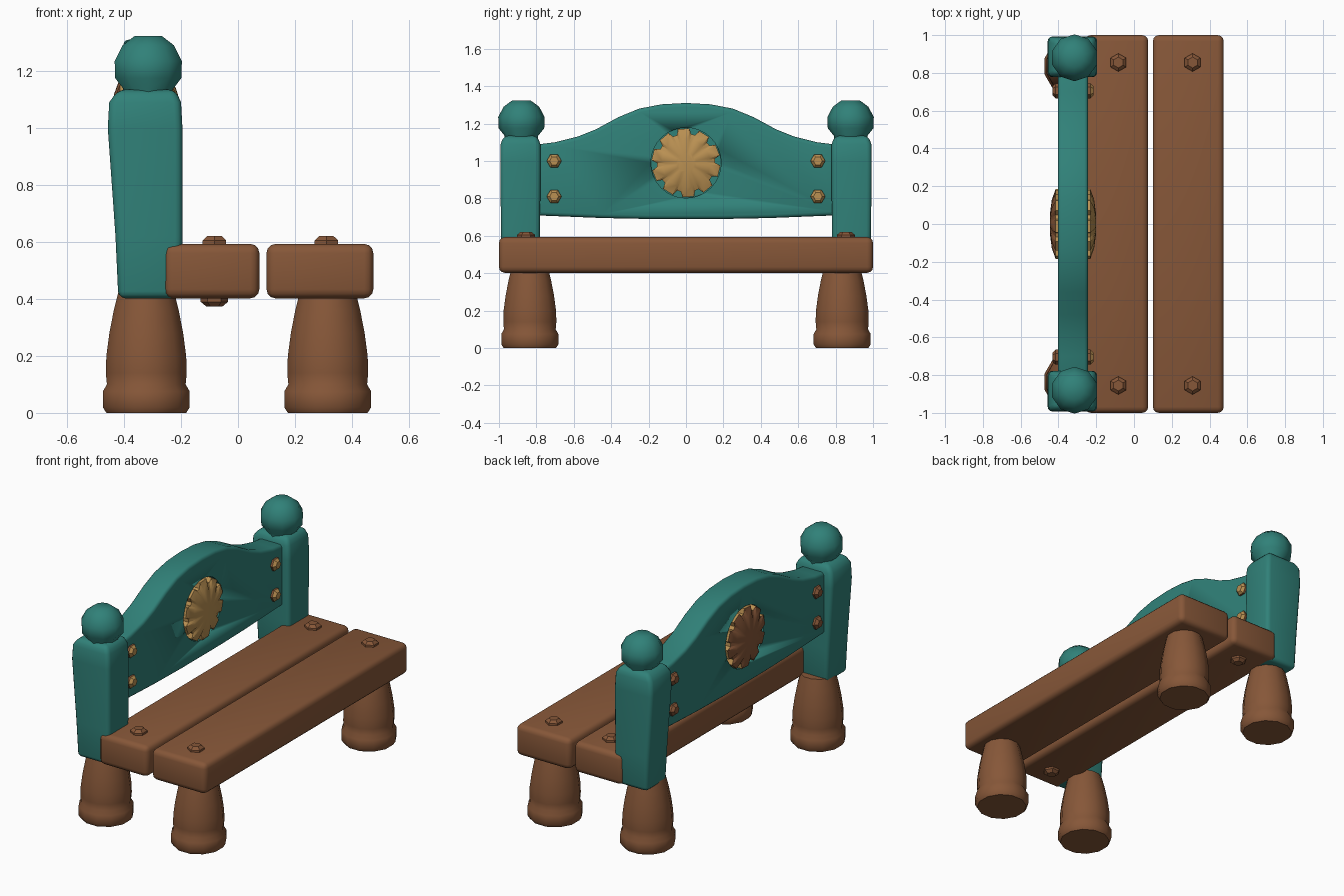
import bpy, bmesh, math
from mathutils import Vector, Matrix

if "Cube" in bpy.data.objects:
    bpy.data.objects.remove(bpy.data.objects["Cube"])


def material(name, rgb):
    m = bpy.data.materials.new(name)
    m.diffuse_color = (*rgb, 1)
    m.use_nodes = True
    m.node_tree.nodes["Principled BSDF"].inputs["Base Color"].default_value = m.diffuse_color
    return m


WOOD = material("brown wood", (0.24, 0.095, 0.04))
TEAL = material("teal paint", (0.03, 0.22, 0.19))
GOLD = material("gold metal", (0.49, 0.28, 0.085))


def finish(name, bm, mats, bevel=0.0, angle=40):
    bmesh.ops.recalc_face_normals(bm, faces=bm.faces)
    me = bpy.data.meshes.new(name)
    bm.to_mesh(me)
    bm.free()
    for m in mats:
        me.materials.append(m)
    ob = bpy.data.objects.new(name, me)
    bpy.context.collection.objects.link(ob)
    bpy.ops.object.select_all(action='DESELECT')
    bpy.context.view_layer.objects.active = ob
    ob.select_set(True)
    if bevel:
        b = ob.modifiers.new("bevel", 'BEVEL')
        b.width, b.segments, b.limit_method = bevel, 3, 'ANGLE'
        b.angle_limit = math.radians(35)
        bpy.ops.object.modifier_apply(modifier="bevel")
    bpy.ops.object.shade_smooth_by_angle(angle=math.radians(angle))
    return ob


def loft(bm, rings):
    """Skin a list of equal-sized point rings and cap both ends."""
    vs = [[bm.verts.new(p) for p in r] for r in rings]
    n = len(vs[0])
    for a, b in zip(vs, vs[1:]):
        for i in range(n):
            bm.faces.new((a[i], a[(i + 1) % n], b[(i + 1) % n], b[i]))
    bm.faces.new(vs[0])
    bm.faces.new(vs[-1])


def lathe(profile, cx, cy, n):
    return [[(cx + r * math.cos(2 * math.pi * (i + .5) / n),
              cy + r * math.sin(2 * math.pi * (i + .5) / n), z)
             for i in range(n)] for r, z in profile]


def rect(x0, x1, y0, y1, z):
    return [(x0, y0, z), (x1, y0, z), (x1, y1, z), (x0, y1, z)]


# Seat planks
for name, x0, x1 in (("back_seat_plank", -0.26, 0.075), ("front_seat_plank", 0.10, 0.475)):
    bm = bmesh.new()
    loft(bm, [rect(x0, x1, -1, 1, 0.402), rect(x0, x1, -1, 1, 0.593)])
    finish(name, bm, [WOOD], 0.032)

LEG = [(0.145, 0), (0.158, 0.02), (0.158, 0.075), (0.143, 0.10), (0.147, 0.14),
       (0.145, 0.20), (0.134, 0.28), (0.118, 0.36), (0.10, 0.43)]
BALL = [(0.09, 1.10), (0.09, 1.135), (0.122, 1.175), (0.124, 1.235),
        (0.095, 1.29), (0.05, 1.323)]
POST = [(-0.42, -0.20, 0.402), (-0.43, -0.195, 0.62), (-0.457, -0.195, 1.0),
        (-0.452, -0.20, 1.09), (-0.42, -0.22, 1.135)]

for side, s in (("left", -1), ("right", 1)):
    # Turned legs
    for place, x in (("front", 0.315), ("back", -0.322)):
        bm = bmesh.new()
        loft(bm, lathe(LEG, x, s * 0.835, 12))
        finish(f"{place}_leg_{side}", bm, [WOOD], angle=50)
    # Back post
    bm = bmesh.new()
    loft(bm, [rect(a, b, s * 0.885 - h, s * 0.885 + h, z)
              for (a, b, z), h in zip(POST, (0.10, 0.104, 0.108, 0.106, 0.09))])
    finish(f"back_post_{side}", bm, [TEAL], 0.025, 50)
    # Ball finial
    bm = bmesh.new()
    loft(bm, lathe(BALL, -0.315, s * 0.88, 10))
    finish(f"post_ball_{side}", bm, [TEAL], angle=50)

# Arched backrest
half_top = [(0.82, 1.085), (0.70, 1.10), (0.58, 1.13), (0.48, 1.17), (0.36, 1.235),
            (0.25, 1.28), (0.13, 1.303)]
half_low = [(0.82, 0.71), (0.45, 0.695), (0.2, 0.69)]
outline = ([(-y, z) for y, z in half_low] + [(y, z) for y, z in half_low[::-1]]
           + half_top + [(0, 1.31)] + [(-y, z) for y, z in half_top[::-1]])
bm = bmesh.new()
loft(bm, [[(x, y, z) for y, z in outline] for x in (-0.403, -0.243)])
panel = finish("backrest_panel", bm, [TEAL], 0.02)

# Round recesses for the gear, front and back
bm = bmesh.new()
for x in (-0.403, -0.243):
    bmesh.ops.create_cone(bm, cap_ends=True, segments=32, radius1=0.188, radius2=0.188,
                          depth=0.06, matrix=Matrix.Translation((x, 0, 0.99))
                          @ Matrix.Rotation(math.pi / 2, 4, 'Y'))
cutter = finish("recess_cutter", bm, [TEAL])
cutter.hide_render = True
bpy.context.view_layer.objects.active = panel
cut = panel.modifiers.new("recess", 'BOOLEAN')
cut.operation, cut.object, cut.solver = 'DIFFERENCE', cutter, 'EXACT'
bpy.ops.object.modifier_apply(modifier="recess")
bpy.data.objects.remove(cutter)

# Domed gear, gold in front and brown behind
TEETH = 10
ring = []
for t in range(TEETH):
    for f, r in ((0.0, 0.156), (0.22, 0.156), (0.34, 0.185), (0.88, 0.185)):
        ring.append((r, 2 * math.pi * (t + f) / TEETH))
bm = bmesh.new()
loft(bm, [[(-0.323 + dx, k * r * math.cos(a), 0.99 + k * r * math.sin(a)) for r, a in ring]
          for dx, k in ((-0.122, 0.3), (-0.112, 0.7), (-0.092, 1),
                        (0.092, 1), (0.112, 0.7), (0.122, 0.3))])
for f in bm.faces:
    f.material_index = 1 if f.calc_center_median().x < -0.35 else 0
finish("gear_emblem", bm, [GOLD, WOOD], angle=30)


def bolt(name, pos, axis, r, cap):
    """Six-sided bolt head rising along axis, with its own cap colour."""
    bm = bmesh.new()
    loft(bm, lathe([(r, -0.02), (r, 0.012), (r * 0.6, 0.028)], 0, 0, 6))
    for f in bm.faces:
        f.material_index = 1 if f.calc_center_median().z > 0.015 else 0
    turn = Vector((0, 0, 1)).rotation_difference(Vector(axis)).to_matrix().to_4x4()
    bm.transform(Matrix.Translation(pos) @ turn)
    finish(name, bm, [WOOD, cap], angle=20)


# Bolts on the backrest and the seat
for s in (-1, 1):
    for z in (0.81, 1.0):
        bolt("backrest_front_bolt", (-0.243, s * 0.705, z), (1, 0, 0), 0.04, GOLD)
        bolt("backrest_back_bolt", (-0.403, s * 0.705, z), (-1, 0, 0), 0.04, WOOD)
    for x in (-0.083, 0.31):
        bolt("seat_bolt", (x, s * 0.855, 0.593), (0, 0, 1), 0.048, WOOD)
    bolt("seat_under_bolt", (-0.083, s * 0.855, 0.402), (0, 0, -1), 0.048, WOOD)
